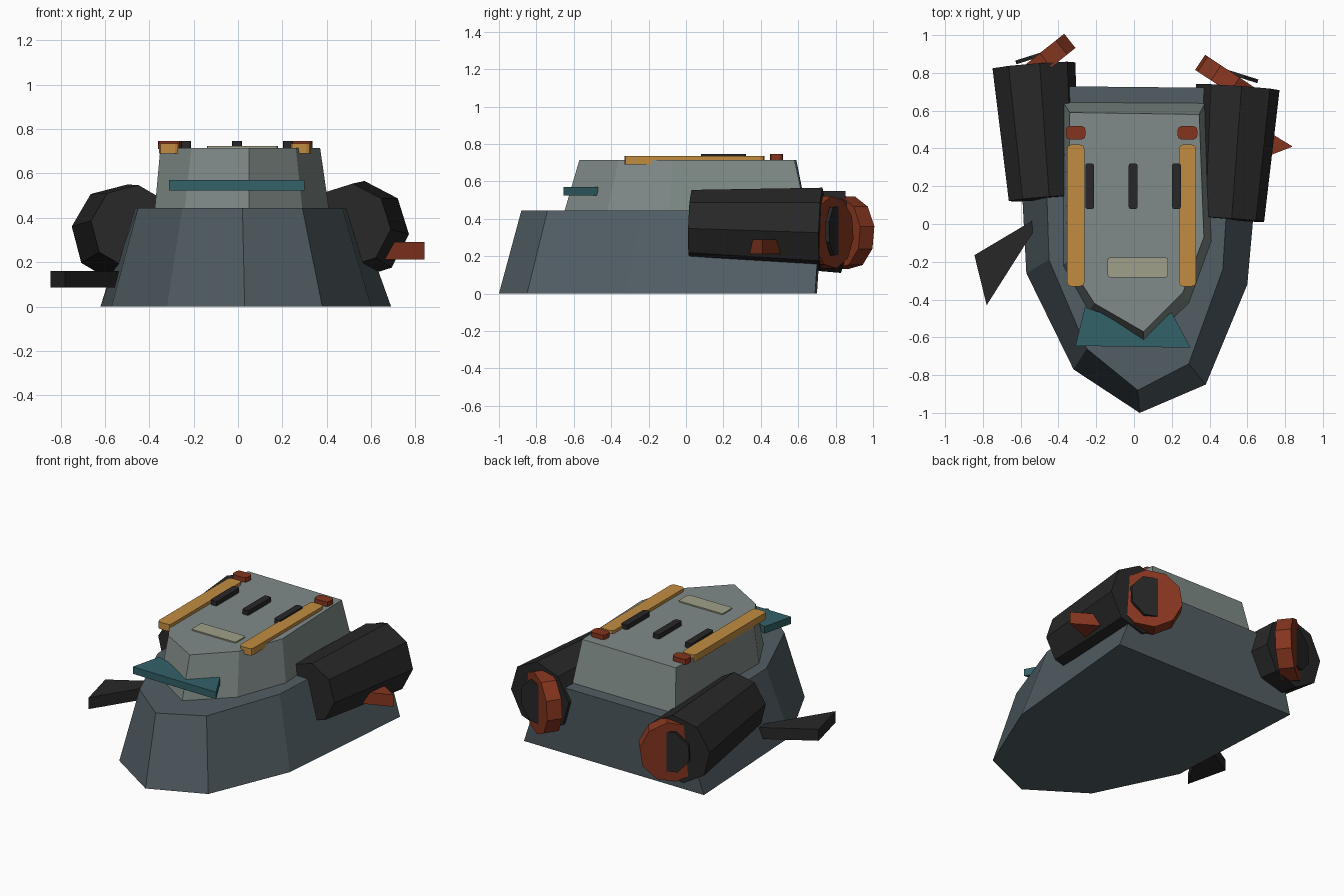
import bpy
import bmesh
from math import cos, sin, radians
from mathutils import Vector

default_cube = bpy.data.objects.get("Cube")
if default_cube:
    bpy.data.objects.remove(default_cube, do_unlink=True)


def make_material(name, red, green, blue):
    """Flat material from display colour levels, converted to linear."""
    colour = [(level / 255) ** 2.2 for level in (red, green, blue)] + [1]
    material = bpy.data.materials.new(name)
    material.use_nodes = True
    material.diffuse_color = colour
    shader = material.node_tree.nodes["Principled BSDF"]
    shader.inputs["Base Color"].default_value = colour
    shader.inputs["Roughness"].default_value = 0.8
    return material


slate = make_material("slate hull", 82, 94, 100)
grey = make_material("pale grey", 127, 138, 135)
charcoal = make_material("charcoal", 44, 44, 45)
rust = make_material("rust red", 132, 56, 36)
ochre = make_material("ochre", 192, 139, 66)
teal = make_material("teal", 54, 98, 104)
sand = make_material("sand", 158, 158, 136)


def finish(bm, name, material):
    bmesh.ops.recalc_face_normals(bm, faces=bm.faces)
    mesh = bpy.data.meshes.new(name)
    bm.to_mesh(mesh)
    bm.free()
    mesh.materials.append(material)
    part = bpy.data.objects.new(name, mesh)
    bpy.context.collection.objects.link(part)
    return part


def loft(name, lower, upper, material):
    """Closed solid between two matching rings of points."""
    bm = bmesh.new()
    a = [bm.verts.new(point) for point in lower]
    b = [bm.verts.new(point) for point in upper]
    bm.faces.new(a[::-1])
    bm.faces.new(b)
    count = len(a)
    for i in range(count):
        j = (i + 1) % count
        bm.faces.new((a[i], a[j], b[j], b[i]))
    return finish(bm, name, material)


def at_height(outline, z):
    return [(x, y, z) for x, y in outline]


def slab(name, outline, low, high, material):
    return loft(name, at_height(outline, low), at_height(outline, high), material)


def ring(centre, axis, radius, sides, phase):
    """Regular polygon across the given axis, with its angle taken from +x."""
    side = Vector(axis).cross((0, 0, 1)).normalized()
    up = side.cross(Vector(axis)).normalized()
    points = []
    for i in range(sides):
        angle = radians(phase + 360 * i / sides)
        points.append(Vector(centre) + radius * (cos(angle) * side + sin(angle) * up))
    return points


def drum(name, start, end, r_start, r_end, sides, phase, material):
    axis = Vector(end) - Vector(start)
    return loft(name, ring(start, axis, r_start, sides, phase),
                ring(end, axis, r_end, sides, phase), material)


def rounded_block(name, x, y, z, size, material, corner):
    """Block centred at x, y and resting at z, with rounded upright edges."""
    bm = bmesh.new()
    bmesh.ops.create_cube(bm, size=1)
    for v in bm.verts:
        v.co = (x + v.co.x * size[0], y + v.co.y * size[1], z + (v.co.z + 0.5) * size[2])
    upright = [e for e in bm.edges if abs(e.verts[0].co.z - e.verts[1].co.z) > size[2] / 2]
    bmesh.ops.bevel(bm, geom=upright, offset=corner, segments=2, profile=0.5, affect="EDGES")
    return finish(bm, name, material)


# Lower hull, slightly uneven from side to side
hull_base = [(0.03, -1), (0.38, -0.85), (0.6, -0.32), (0.69, 0.69),
             (-0.62, 0.7), (-0.57, -0.26), (-0.32, -0.77)]
hull_deck = [(0.02, -0.88), (0.29, -0.74), (0.47, -0.24), (0.53, 0.72),
             (-0.48, 0.73), (-0.45, -0.19), (-0.25, -0.66)]
loft("lower_hull", at_height(hull_base, 0), at_height(hull_deck, 0.445), slate)

# Raised cabin
cabin_base = [(0.05, -0.65), (0.29, -0.42), (0.41, -0.09), (0.375, 0.64),
              (-0.375, 0.645), (-0.375, -0.22), (-0.24, -0.46)]
cabin_roof = [(0.05, -0.57), (0.26, -0.36), (0.37, -0.07), (0.345, 0.58),
              (-0.34, 0.59), (-0.35, -0.2), (-0.21, -0.42)]
loft("cabin", at_height(cabin_base, 0.44), at_height(cabin_roof, 0.715), grey)

# Engine pods, tilted exhaust rings and their dark plugs
engines = {
    "left": dict(front=(0.5, 0.025, 0.365), back=(0.55, 0.725, 0.345), phase=40,
                 nozzle=(0.51, 0.75, 0.328), aim=(0.55, 0.83, 0),
                 plug=(0.53, 0.795, 0.335), plug_aim=(0.3, 0.95, 0)),
    "right": dict(front=(-0.475, 0.135, 0.36), back=(-0.53, 0.84, 0.33), phase=37,
                  nozzle=(-0.49, 0.85, 0.325), aim=(-0.62, 0.78, 0),
                  plug=(-0.5, 0.895, 0.33), plug_aim=(-0.3, 0.95, 0)),
}
for side, e in engines.items():
    drum(side + "_engine_pod", e["front"], e["back"], 0.19, 0.222, 8, e["phase"], charcoal)
    offset = Vector(e["aim"]).normalized() * 0.048
    centre = Vector(e["nozzle"])
    drum(side + "_exhaust_ring", centre - offset, centre + offset, 0.195, 0.195, 10, 10, rust)
    offset = Vector(e["plug_aim"]).normalized() * 0.01
    centre = Vector(e["plug"])
    drum(side + "_exhaust_plug", centre - offset, centre + offset, 0.14, 0.14, 8, 20, charcoal)

# Fins
slab("left_pod_fin", [(0.66, 0.34), (0.84, 0.41), (0.66, 0.52)], 0.212, 0.29, rust)
slab("right_side_fin", [(-0.5, 0.04), (-0.845, -0.165), (-0.78, -0.43), (-0.52, -0.02)],
     0.085, 0.16, charcoal)
slab("nose_fin", [(-0.31, -0.645), (0.3, -0.655), (0.2, -0.47), (0.05, -0.55), (-0.26, -0.44)],
     0.524, 0.57, teal)

# Roof rails with end blocks
for side, x in (("left", 0.283), ("right", -0.309)):
    rounded_block(side + "_roof_rail", x, 0.045, 0.69, (0.092, 0.75, 0.045), ochre, 0.022)
    rounded_block(side + "_roof_block", x, 0.483, 0.71, (0.104, 0.07, 0.035), rust, 0.02)

# Roof vents and front hatch plate
for name, x in (("left", 0.225), ("middle", -0.005), ("right", -0.235)):
    rounded_block(name + "_roof_vent", x, 0.2, 0.71, (0.046, 0.24, 0.035), charcoal, 0.01)
rounded_block("roof_hatch", 0.02, -0.23, 0.714, (0.32, 0.105, 0.009), sand, 0.012)
